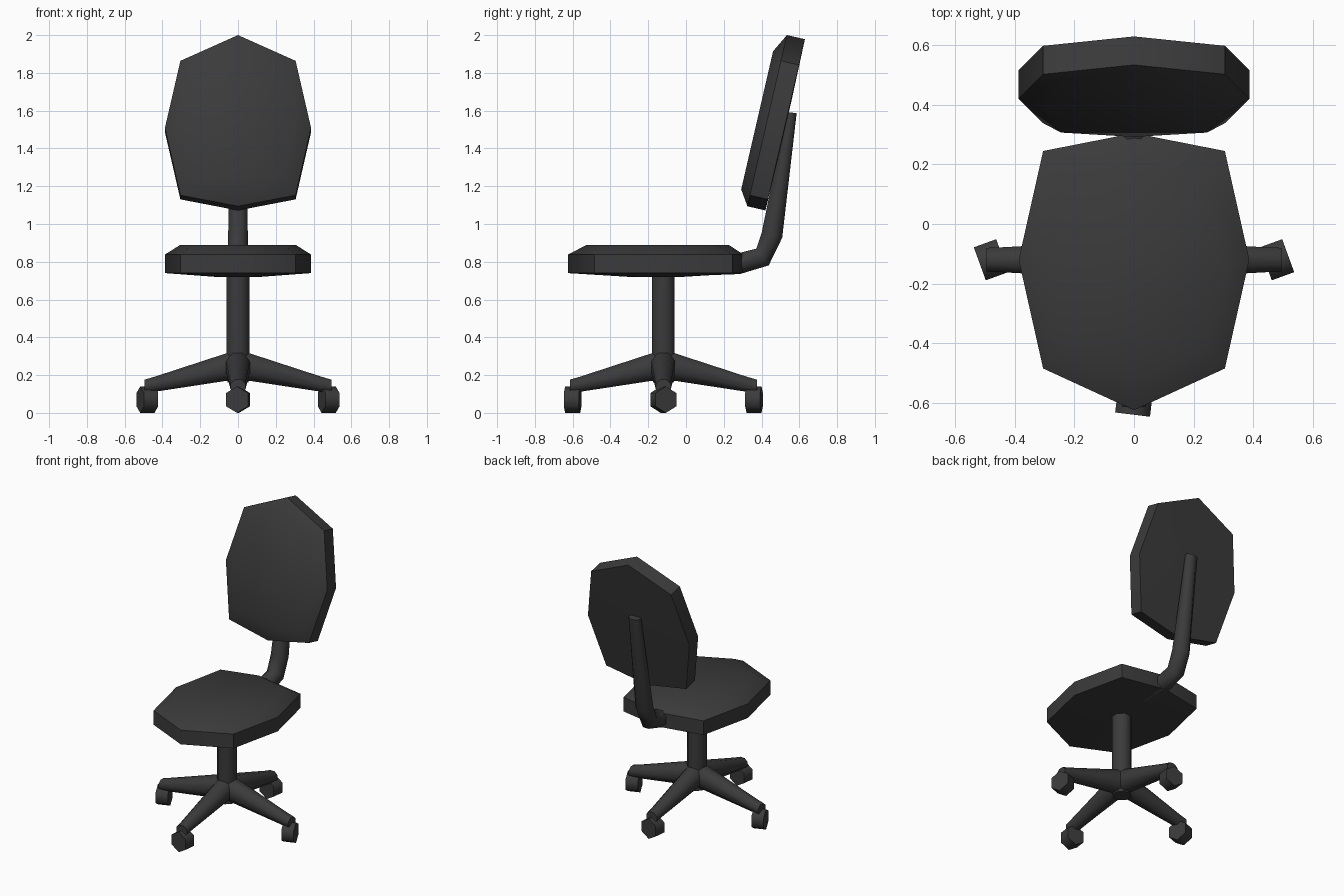
import bpy, bmesh, math
from mathutils import Vector, Matrix

if "Cube" in bpy.data.objects:
    bpy.data.objects.remove(bpy.data.objects["Cube"])

mat = bpy.data.materials.new("charcoal")
mat.diffuse_color = (0.043, 0.043, 0.043, 1)
mat.use_nodes = True
mat.node_tree.nodes["Principled BSDF"].inputs["Base Color"].default_value = mat.diffuse_color
CY = -0.12  # column centre in y


def loft(name, rings, angle=50):
    """Skin a list of equal-length rings and cap both ends."""
    bm = bmesh.new()
    loops = [[bm.verts.new(p) for p in r] for r in rings]
    n = len(loops[0])
    for a, b in zip(loops, loops[1:]):
        for i in range(n):
            j = (i + 1) % n
            bm.faces.new((a[i], a[j], b[j], b[i]))
    for end in (loops[0], loops[-1]):
        bm.faces.new(end)
    bmesh.ops.recalc_face_normals(bm, faces=bm.faces)
    me = bpy.data.meshes.new(name)
    bm.to_mesh(me)
    bm.free()
    me.materials.append(mat)
    ob = bpy.data.objects.new(name, me)
    bpy.context.collection.objects.link(ob)
    bpy.ops.object.select_all(action='DESELECT')
    ob.select_set(True)
    bpy.context.view_layer.objects.active = ob
    bpy.ops.object.shade_smooth_by_angle(angle=math.radians(angle))
    return ob


def ring(c, side, up, rs, ru, n=8, turn=0.5):
    c, side, up = Vector(c), Vector(side), Vector(up)
    k = 1 / math.cos(math.pi / n) if turn else 1
    return [c + side * rs * k * math.cos((i + turn) * math.tau / n)
            + up * ru * k * math.sin((i + turn) * math.tau / n) for i in range(n)]


def outline(half, h):
    """Mirrored octagon: half runs from the rounded tip to the blunt end."""
    pts = half + [(-x, v) for x, v in reversed(half[1:-1])]
    return [Vector((x, v, h)) for x, v in pts]


RIM = [(0, .465), (.305, .325), (.387, -.04), (.305, -.405), (0, -.465)]
FACE = [(0, .365), (.245, .25), (.305, -.03), (.245, -.32), (0, -.385)]


def pad(name, origin, tip, normal, belly):
    """Chamfered octagonal cushion in a tilted frame."""
    o, t, nrm = Vector(origin), Vector(tip).normalized(), Vector(normal).normalized()
    base = [Vector((p.x * .3, p.y * .3, -belly)) for p in outline(RIM, 0)]
    rings = [base, outline(RIM, 0), outline(RIM, .098), outline(FACE, .15)]
    return loft(name, [[o + Vector((1, 0, 0)) * p.x + t * p.y + nrm * p.z for p in r]
                       for r in rings])


# cushions
pad("seat", (0, -0.16, 0.74), (0, -1, 0), (0, 0, 1), 0.02)
pad("backrest", (0, 0.525, 1.525), (0, 0.21, 0.91), (0, -0.91, 0.21), 0.004)

# bent arm carrying the backrest, with the bracket running under the seat
X = (1, 0, 0)
path = [((0, CY, .745), (0, 0, 1), .06, .025),
        ((0, .28, .79), (0, -.1, 1), .055, .055),
        ((0, .405, .825), (0, -.6, .8), .053, .055),
        ((0, .455, .94), (0, -.97, .23), .052, .056),
        ((0, .558, 1.59), (0, -.99, .13), .04, .028)]
loft("backrest_arm", [ring(c, X, u, a, b) for c, u, a, b in path])

# column
loft("column", [ring((0, CY, z), X, (0, 1, 0), r, r)
                for z, r in ((.16, .055), (.32, .06), (.76, .06))])

# four legs with casters; each caster swivelled differently
for name, deg, swivel in (("right", 0, 20), ("back", 90, 83),
                          ("left", 180, 20), ("front", 270, 83)):
    rot = Matrix.Rotation(math.radians(deg), 3, 'Z')
    side = rot @ Vector((0, 1, 0))
    hub = Vector((0, CY, 0))

    def at(r, z):
        return hub + rot @ Vector((r, 0, 0)) + Vector((0, 0, z))

    loft(name + "_leg", [ring(at(r, z), side, (0, 0, 1), w, h)
                         for r, z, w, h in ((0, .25, .066, .08), (.06, .243, .063, .073),
                                            (.44, .152, .042, .04), (.495, .14, .04, .036))])
    a = math.radians(swivel)
    axis = Vector((math.cos(a), math.sin(a), 0))
    roll = Vector((-axis.y, axis.x, 0))
    mid = at(.48, .07)
    loft(name + "_caster", [ring(mid + axis * d, (0, 0, 1), roll, .07, .068, 6, 0)
                            for d in (-.04, .04)], 65)
